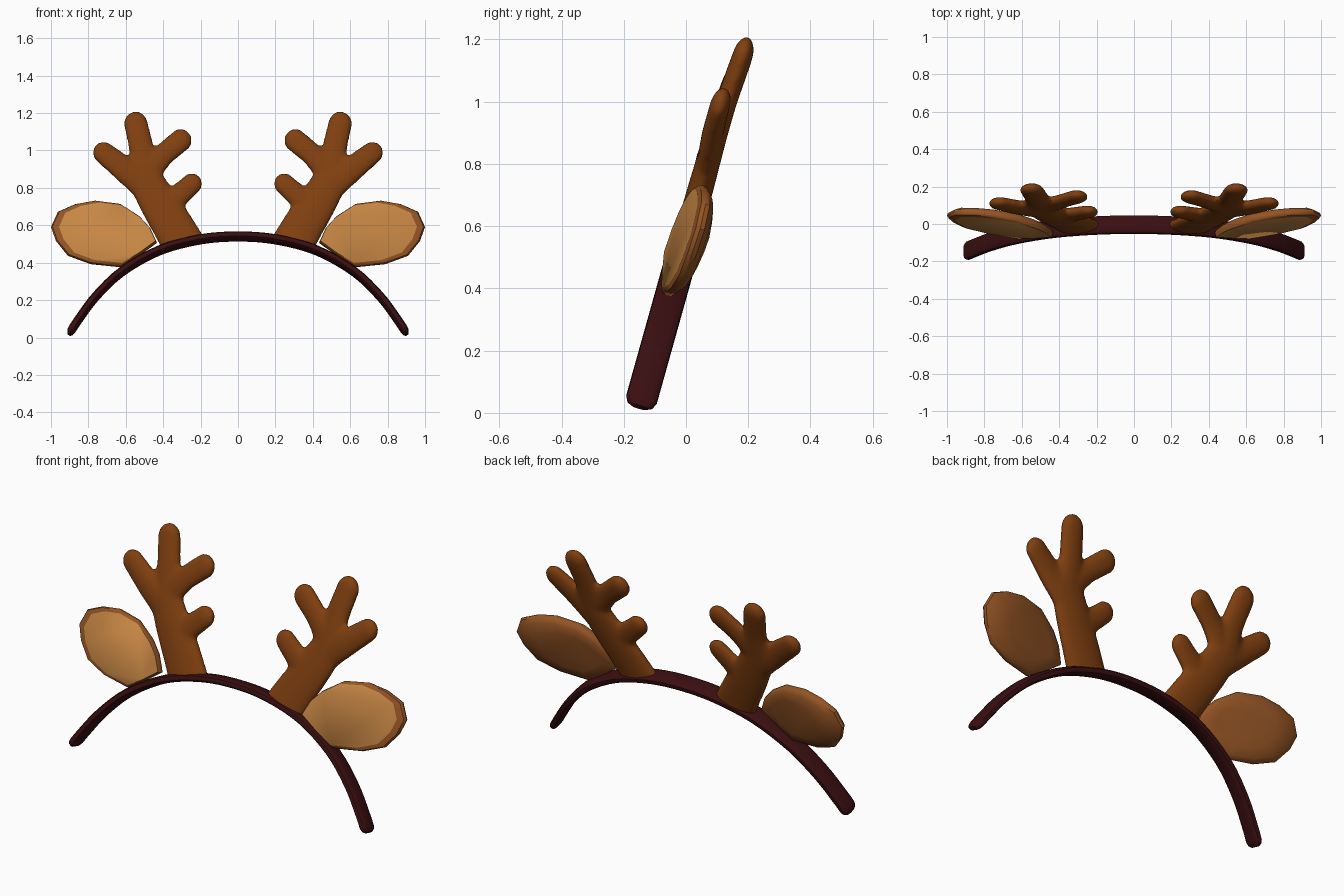
import bpy, bmesh, math
from mathutils import Vector, Matrix

cube = bpy.data.objects.get("Cube")
if cube:
    bpy.data.objects.remove(cube, do_unlink=True)

# Parts are laid out upright (x, depth, height), then leaned backwards
LEAN = Matrix(((1, 0, 0, 0), (0, 0.963, 0.28, -0.155), (0, -0.27, 1, 0), (0, 0, 0, 1)))
MIRROR = Matrix.Diagonal((-1, 1, 1, 1))


def material(name, color):
    m = bpy.data.materials.new(name)
    m.use_nodes = True
    m.diffuse_color = (*color, 1)
    m.node_tree.nodes["Principled BSDF"].inputs["Base Color"].default_value = (*color, 1)
    return m


BAND = material("dark maroon", (0.042, 0.0045, 0.0055))
ANTLER = material("antler brown", (0.216, 0.05, 0.005))
FUR = material("ear brown", (0.30, 0.09, 0.018))
INNER = material("inner ear tan", (0.57, 0.24, 0.058))


def add_object(name, mesh, mats):
    ob = bpy.data.objects.new(name, mesh)
    bpy.context.collection.objects.link(ob)
    for m in mats:
        mesh.materials.append(m)
    bpy.ops.object.select_all(action='DESELECT')
    ob.select_set(True)
    bpy.context.view_layer.objects.active = ob
    bpy.ops.object.shade_smooth_by_angle(angle=math.radians(40))
    return ob


def to_mesh(bm, name):
    bmesh.ops.recalc_face_normals(bm, faces=bm.faces[:])
    mesh = bpy.data.meshes.new(name)
    bm.to_mesh(mesh)
    bm.free()
    return mesh


def add_pair(name, mesh, mats):
    other = mesh.copy()
    other.transform(MIRROR)
    other.flip_normals()
    for side, me in (("left", mesh), ("right", other)):
        me.transform(LEAN)
        add_object(f"{side}_{name}", me, mats)


def spline(points, steps):
    """Catmull-Rom interpolation through tuples of any length."""
    p = [Vector(q) for q in points]
    p = [2 * p[0] - p[1]] + p + [2 * p[-1] - p[-2]]
    out = []
    for a, b, c, d in zip(p, p[1:], p[2:], p[3:]):
        for i in range(steps):
            t = i / steps
            out.append(0.5 * (2 * b + (c - a) * t + (2 * a - 5 * b + 4 * c - d) * t * t
                              + (3 * b - a - 3 * c + d) * t ** 3))
    return out + [p[-2]]


def loft(bm, rings):
    """Skin a list of vertex rings and cap both ends."""
    loops = [[bm.verts.new(v) for v in r] for r in rings]
    n = len(loops[0])
    for a, b in zip(loops, loops[1:]):
        for i in range(n):
            bm.faces.new((a[i], a[(i + 1) % n], b[(i + 1) % n], b[i]))
    return bm.faces.new(loops[0]), bm.faces.new(loops[-1])


# Head band: flattened rounded section swept along an arch
half = [(0, 0.54), (0.2, 0.525), (0.42, 0.466), (0.62, 0.353), (0.76, 0.22),
        (0.85, 0.1), (0.888, 0.043)]
arch = spline([(-x, z) for x, z in reversed(half[1:])] + half, 4)
tangents = [(b - a).normalized() for a, b in
            zip([arch[0]] + arch[:-1], arch[1:] + [arch[-1]])]
stations = [(p, t, 1) for p, t in zip(arch, tangents)]
for dist, size in ((0.018, 0.85), (0.029, 0.5)):
    stations.insert(0, (arch[0] - tangents[0] * dist, tangents[0], size))
    stations.append((arch[-1] + tangents[-1] * dist, tangents[-1], size))
rings = []
for p, t, size in stations:
    ring = []
    for k in range(16):
        c, s = math.cos(math.tau * k / 16), math.sin(math.tau * k / 16)
        wide = 0.051 * size * math.copysign(abs(c) ** 0.7, c)
        thick = 0.021 * size * math.copysign(abs(s) ** 0.7, s)
        ring.append((p.x - t.y * thick, wide, p.y + t.x * thick))
    rings.append(ring)
bm = bmesh.new()
loft(bm, rings)
band = to_mesh(bm, "head_band")
band.transform(LEAN)
add_object("head_band", band, [BAND])

# Antlers: fused tapering branches given as (x, depth, height, radius)
branches = [
    [(0.27, 0, 0.46, 0.118), (0.35, 0, 0.6, 0.112), (0.43, 0, 0.73, 0.104),
     (0.505, 0, 0.86, 0.092)],
    [(0.39, 0, 0.70, 0.07), (0.31, -0.005, 0.765, 0.062), (0.247, -0.01, 0.82, 0.057)],
    [(0.49, 0, 0.88, 0.075), (0.40, 0, 0.975, 0.062), (0.307, 0.005, 1.055, 0.063)],
    [(0.505, 0, 0.86, 0.09), (0.515, 0.005, 1.0, 0.07), (0.546, 0.015, 1.148, 0.066)],
    [(0.51, 0, 0.83, 0.085), (0.61, -0.01, 0.9, 0.07), (0.718, -0.012, 0.985, 0.06)],
]
bm = bmesh.new()
for branch in branches:
    for x, d, z, r in spline(branch, 8):
        place = Matrix.Translation((x, d, z)) @ Matrix.Diagonal((r, 0.021 + 0.2 * r, r, 1))
        bmesh.ops.create_uvsphere(bm, u_segments=20, v_segments=12, radius=1, matrix=place)
rough = bpy.data.objects.new("antler_rough", to_mesh(bm, "antler_rough"))
bpy.context.collection.objects.link(rough)
remesh = rough.modifiers.new("fuse", 'REMESH')
remesh.mode = 'VOXEL'
remesh.voxel_size = 0.011
soften = rough.modifiers.new("soften", 'SMOOTH')
soften.factor = 0.5
soften.iterations = 10
graph = bpy.context.evaluated_depsgraph_get()
fused = bpy.data.meshes.new_from_object(rough.evaluated_get(graph))
bpy.data.objects.remove(rough, do_unlink=True)
# Trim the foot so that it ends inside the band
bm = bmesh.new()
bm.from_mesh(fused)
bmesh.ops.bisect_plane(bm, geom=bm.verts[:] + bm.edges[:] + bm.faces[:],
                       plane_co=(0.32, 0, 0.495), plane_no=(0.26, 0, 1), clear_inner=True)
add_pair("antler", to_mesh(bm, "antler"), [ANTLER])

# Ears: bevelled leaf shapes turned slightly outwards, with a pale front
outline = [(1.0, 0.60), (0.963, 0.68), (0.87, 0.718), (0.765, 0.733), (0.63, 0.711),
           (0.525, 0.64), (0.47, 0.578), (0.433, 0.497), (0.53, 0.43), (0.63, 0.374),
           (0.79, 0.396), (0.91, 0.444), (0.973, 0.524)]


def ear_ring(size, depth, cx):
    return [(cx + (x - cx) * size, depth + (x - 0.72) * 0.12, 0.55 + (z - 0.55) * size)
            for x, z in outline]


bm = bmesh.new()
back, front = loft(bm, [ear_ring(0.6, 0.036, 0.65), ear_ring(0.88, 0.029, 0.65),
                        ear_ring(0.985, 0.014, 0.65), ear_ring(1, 0, 0.65),
                        ear_ring(0.98, -0.014, 0.6), ear_ring(0.91, -0.024, 0.52)])
front.material_index = 1
add_pair("ear", to_mesh(bm, "ear"), [FUR, INNER])
